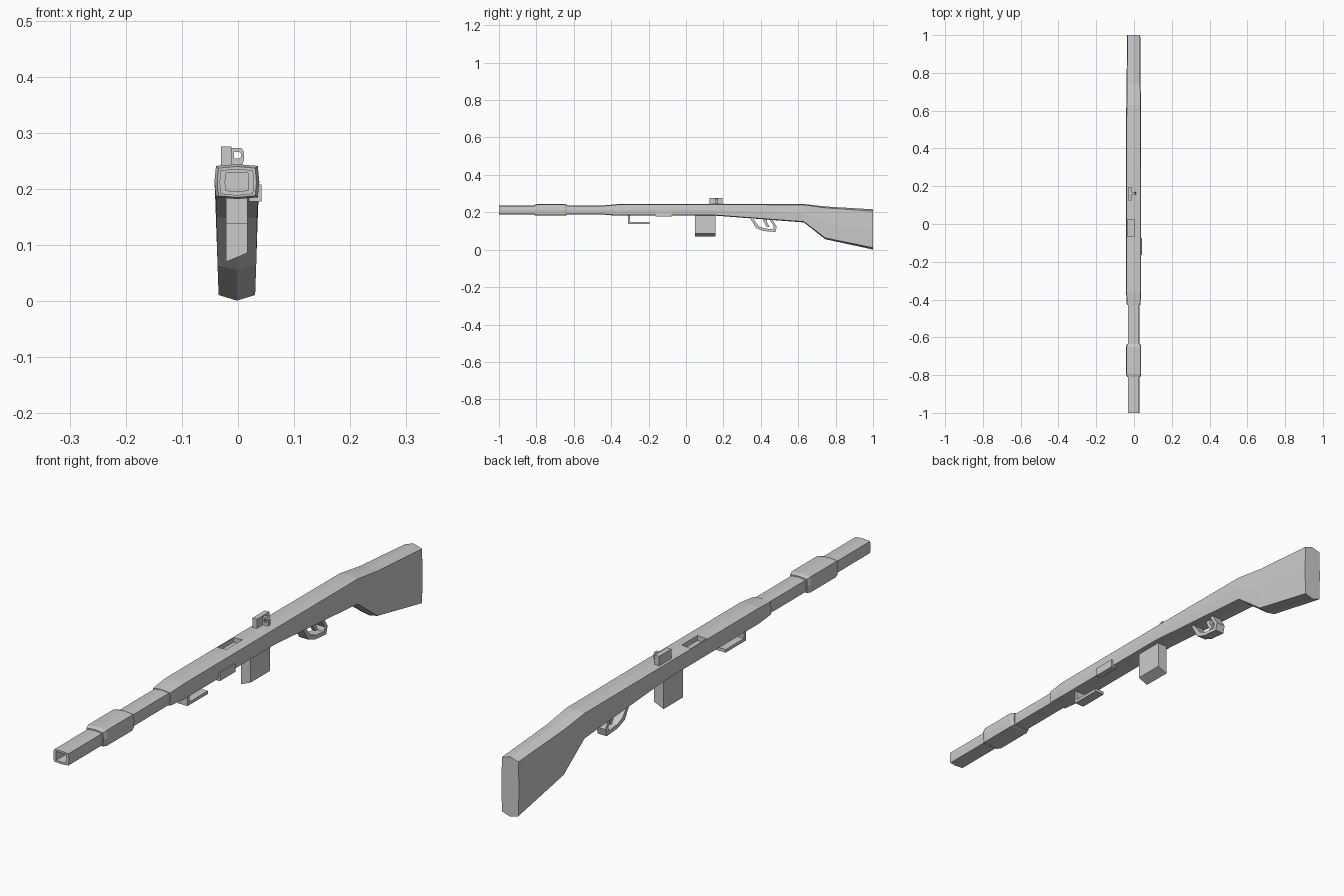
import bpy, bmesh

if "Cube" in bpy.data.objects:
    bpy.data.objects.remove(bpy.data.objects["Cube"])

CX = -0.002  # the model's centre line sits slightly left


def finish(name, bm):
    bmesh.ops.recalc_face_normals(bm, faces=bm.faces)
    me = bpy.data.meshes.new(name)
    bm.to_mesh(me)
    bm.free()
    ob = bpy.data.objects.new(name, me)
    bpy.context.collection.objects.link(ob)
    return ob


def loft(name, sections):
    """Skin eight-sided bulged sections: (y, z_bottom, z_top, half_width, crown)."""
    bm = bmesh.new()
    rings = []
    for y, zb, zt, hw, crown in sections:
        zm, c = (zb + zt) / 2, hw * 0.93
        pts = [(0, zb), (c, zb + crown), (hw, zm), (c, zt - crown),
               (0, zt), (-c, zt - crown), (-hw, zm), (-c, zb + crown)]
        rings.append([bm.verts.new((CX + x, y, z)) for x, z in pts])
    for a, b in zip(rings, rings[1:]):
        for i in range(8):
            j = (i + 1) % 8
            bm.faces.new((a[i], a[j], b[j], b[i]))
    bm.faces.new(rings[0])
    bm.faces.new(rings[-1])
    return finish(name, bm)


def box(name, x, y, z):
    bm = bmesh.new()
    bmesh.ops.create_cube(bm, size=1)
    for v in bm.verts:
        v.co = [(r[0] + r[1]) / 2 + c * (r[1] - r[0]) for r, c in zip((x, y, z), v.co)]
    return finish(name, bm)


def extrude_profile(name, pts, x0, x1):
    """Solid from a (y, z) outline."""
    bm = bmesh.new()
    a = [bm.verts.new((x0, *p)) for p in pts]
    b = [bm.verts.new((x1, *p)) for p in pts]
    n = len(pts)
    for i in range(n):
        j = (i + 1) % n
        bm.faces.new((a[i], a[j], b[j], b[i]))
    bm.faces.new(a)
    bm.faces.new(b)
    return finish(name, bm)


def frame(name, outer, inner, axis, d0, d1):
    """Closed flat frame between two outlines, extruded along x (0) or y (1)."""
    bm = bmesh.new()

    def ring(pts, d):
        return [bm.verts.new((d, u, v) if axis == 0 else (u, d, v)) for u, v in pts]
    loops = [ring(outer, d0), ring(outer, d1), ring(inner, d1), ring(inner, d0)]
    n = len(outer)
    for k in range(4):
        a, b = loops[k], loops[(k + 1) % 4]
        for i in range(n):
            j = (i + 1) % n
            bm.faces.new((a[i], a[j], b[j], b[i]))
    return finish(name, bm)


# wooden body and butt in one loft
body = loft("stock_body", [
    (-0.43, 0.186, 0.238, 0.036, 0.003),
    (-0.36, 0.182, 0.244, 0.040, 0.003),
    (0.16, 0.182, 0.244, 0.040, 0.003),
    (0.63, 0.146, 0.244, 0.039, 0.004),
    (0.745, 0.056, 0.231, 0.037, 0.007),
    (1.0, 0.001, 0.216, 0.035, 0.010)])

# ejection port notch in the top left edge
cutter = box("port_cutter", (-0.035, 0.0), (-0.065, 0.025), (0.226, 0.30))
cutter.hide_render = True
mod = body.modifiers.new("port", "BOOLEAN")
mod.operation, mod.solver, mod.object = "DIFFERENCE", "EXACT", cutter
bpy.context.view_layer.objects.active = body
bpy.ops.object.modifier_apply(modifier="port")
bpy.data.objects.remove(cutter)

# hollow barrel and its sleeve
loft("barrel", [
    (-0.90, 0.196, 0.229, 0.021, 0.001),
    (-1.0, 0.196, 0.229, 0.021, 0.001),
    (-1.0, 0.188, 0.236, 0.031, 0.003),
    (-0.40, 0.188, 0.236, 0.031, 0.003)])
loft("barrel_sleeve", [
    (-0.81, 0.185, 0.240, 0.035, 0.003),
    (-0.795, 0.182, 0.244, 0.040, 0.003),
    (-0.65, 0.182, 0.244, 0.040, 0.003),
    (-0.635, 0.185, 0.240, 0.035, 0.003)])

# magazine with a sloping bottom
mag = box("magazine", (-0.021, 0.017), (0.048, 0.157), (0.07, 0.20))
for v in mag.data.vertices:
    if v.co.z < 0.1 and v.co.x > 0:
        v.co.z = 0.086

# under-barrel bracket and side latch
extrude_profile("sling_bracket", [(-0.31, 0.20), (-0.31, 0.138), (-0.195, 0.138),
                                  (-0.195, 0.149), (-0.30, 0.149), (-0.30, 0.20)], -0.021, 0.017)
box("side_latch", (0.02, 0.042), (-0.163, -0.075), (0.178, 0.208))

# trigger guard and trigger
frame("trigger_guard",
      [(0.335, 0.182), (0.375, 0.115), (0.415, 0.100), (0.478, 0.095), (0.485, 0.122), (0.455, 0.175)],
      [(0.357, 0.168), (0.388, 0.127), (0.418, 0.114), (0.465, 0.109), (0.470, 0.124), (0.445, 0.163)],
      0, -0.020, 0.016)
extrude_profile("trigger", [(0.405, 0.175), (0.432, 0.175), (0.434, 0.145), (0.446, 0.121),
                            (0.432, 0.121), (0.418, 0.145)], -0.009, 0.005)

# rear sight block with a thin aperture plate
box("sight_block", (-0.030, -0.012), (0.125, 0.195), (0.235, 0.276))
frame("sight_aperture",
      [(-0.014, 0.240), (-0.014, 0.273), (0.006, 0.273), (0.011, 0.266), (0.011, 0.252), (0.006, 0.240)],
      [(-0.007, 0.254), (-0.007, 0.266), (0.002, 0.266), (0.005, 0.263), (0.005, 0.257), (0.002, 0.254)],
      1, 0.157, 0.169)
